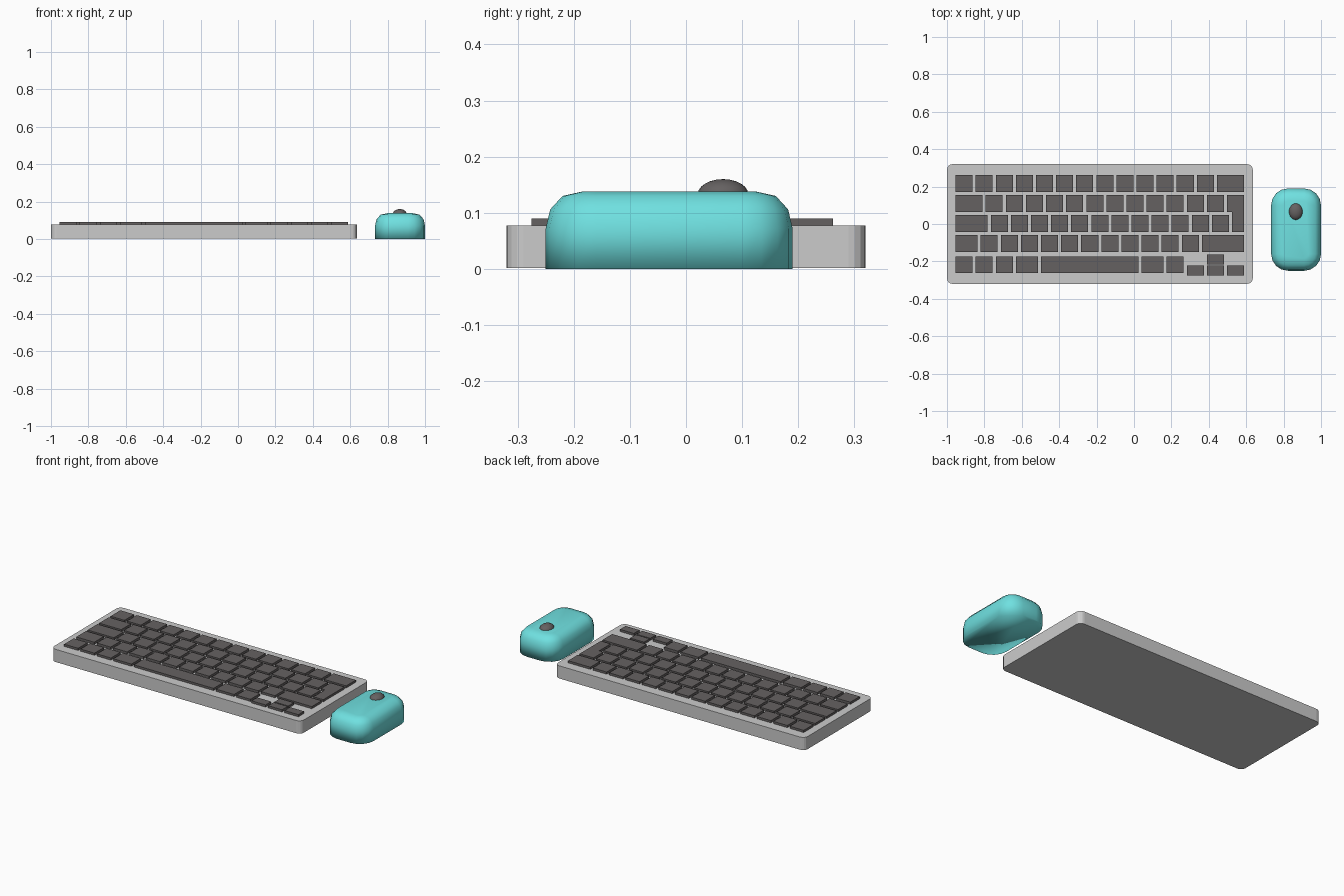
import bpy, bmesh, math

if "Cube" in bpy.data.objects:
    bpy.data.objects.remove(bpy.data.objects["Cube"])

P, GAP, LEFT = 0.1075, 0.0165, -0.954   # key pitch, gap, left edge of first key
KEY_LOW, KEY_TOP = 0.07, 0.09


def material(name, rgb):
    m = bpy.data.materials.new(name)
    m.diffuse_color = (*rgb, 1)
    m.use_nodes = True
    m.node_tree.nodes["Principled BSDF"].inputs["Base Color"].default_value = m.diffuse_color
    return m


def finish(bm, name, mat=None):
    bmesh.ops.recalc_face_normals(bm, faces=bm.faces)
    me = bpy.data.meshes.new(name)
    bm.to_mesh(me)
    bm.free()
    ob = bpy.data.objects.new(name, me)
    bpy.context.collection.objects.link(ob)
    if mat:
        me.materials.append(mat)
    return ob


def rounded_rect(x0, x1, y0, y1, r, seg):
    pts = []
    corners = [(x1 - r, y1 - r), (x0 + r, y1 - r), (x0 + r, y0 + r), (x1 - r, y0 + r)]
    for i, (cx, cy) in enumerate(corners):
        for k in range(seg + 1):
            a = math.pi / 2 * (i + k / seg)
            pts.append((cx + r * math.cos(a), cy + r * math.sin(a)))
    return pts


def loft(bm, rings):
    """Skin a stack of (outline, z) rings and cap both ends."""
    loops = [[bm.verts.new((x, y, z)) for x, y in pts] for pts, z in rings]
    n = len(loops[0])
    for a, b in zip(loops, loops[1:]):
        for i in range(n):
            j = (i + 1) % n
            bm.faces.new((a[i], a[j], b[j], b[i]))
    bm.faces.new(loops[0][::-1])
    bm.faces.new(loops[-1])


def add_key(bm, outline):
    loft(bm, [(outline, KEY_LOW), (outline, KEY_TOP)])


def rect(x0, x1, y0, y1):
    return [(x0, y0), (x1, y0), (x1, y1), (x0, y1)]


case_mat = material("light_grey", (0.62, 0.61, 0.60))
key_mat = material("dark_grey", (0.13, 0.12, 0.12))
teal = material("teal", (0.16, 0.75, 0.75))

# Keyboard case
bm = bmesh.new()
outline = rounded_rect(-1, 0.635, -0.32, 0.32, 0.03, 4)
loft(bm, [(outline, 0.002), (outline, 0.077)])
case = finish(bm, "keyboard_case", case_mat)

# Key rows: top edge, bottom edge, key widths in pitch units
rows = [
    (0.262, 0.171, [1] * 13 + [1.5]),
    (0.155, 0.064, [1.5] + [1] * 12),
    (0.048, -0.043, [1.75] + [1] * 12),
    (-0.059, -0.150, [1.25] + [1] * 11 + [2.25]),
    (-0.174, -0.263, [1, 1, 1, 1.25, 5, 1.25, 1]),
]
for i, (top, bottom, widths) in enumerate(rows):
    bm = bmesh.new()
    u = 0
    for w in widths:
        add_key(bm, rect(LEFT + u * P, LEFT + (u + w) * P - GAP, bottom, top))
        u += w
    finish(bm, f"key_row_{i + 1}", key_mat)

# L-shaped enter key
bm = bmesh.new()
xa, xb, xr = LEFT + 13.5 * P, LEFT + 13.75 * P, LEFT + 14.5 * P - GAP
add_key(bm, [(xa, 0.155), (xa, 0.064), (xb, 0.064), (xb, -0.043), (xr, -0.043), (xr, 0.155)])
finish(bm, "enter_key", key_mat)

# Half-height arrow keys
bm = bmesh.new()
for u, top in ((11.5, -0.223), (12.5, -0.223), (13.5, -0.223), (12.5, -0.164)):
    add_key(bm, rect(LEFT + u * P, LEFT + (u + 1) * P - GAP, top - 0.052, top))
finish(bm, "arrow_keys", key_mat)

# Mouse body: rounded outline shrinking towards the top
bm = bmesh.new()
profile = [(0, 0), (0, 0.072), (0.008, 0.106), (0.030, 0.130), (0.066, 0.138)]
loft(bm, [(rounded_rect(0.733 + d, 1 - d, -0.25 + d, 0.19 - d, 0.09 - d, 4), z)
          for d, z in profile])
body = finish(bm, "mouse_body", teal)
body.data.shade_smooth()

# Scroll wheel
bpy.ops.mesh.primitive_uv_sphere_add(segments=24, ring_count=12, radius=1,
                                     location=(0.865, 0.066, 0.133))
wheel = bpy.context.object
wheel.name = "scroll_wheel"
wheel.scale = (0.037, 0.045, 0.027)
wheel.data.materials.append(key_mat)
bpy.ops.object.shade_smooth()
